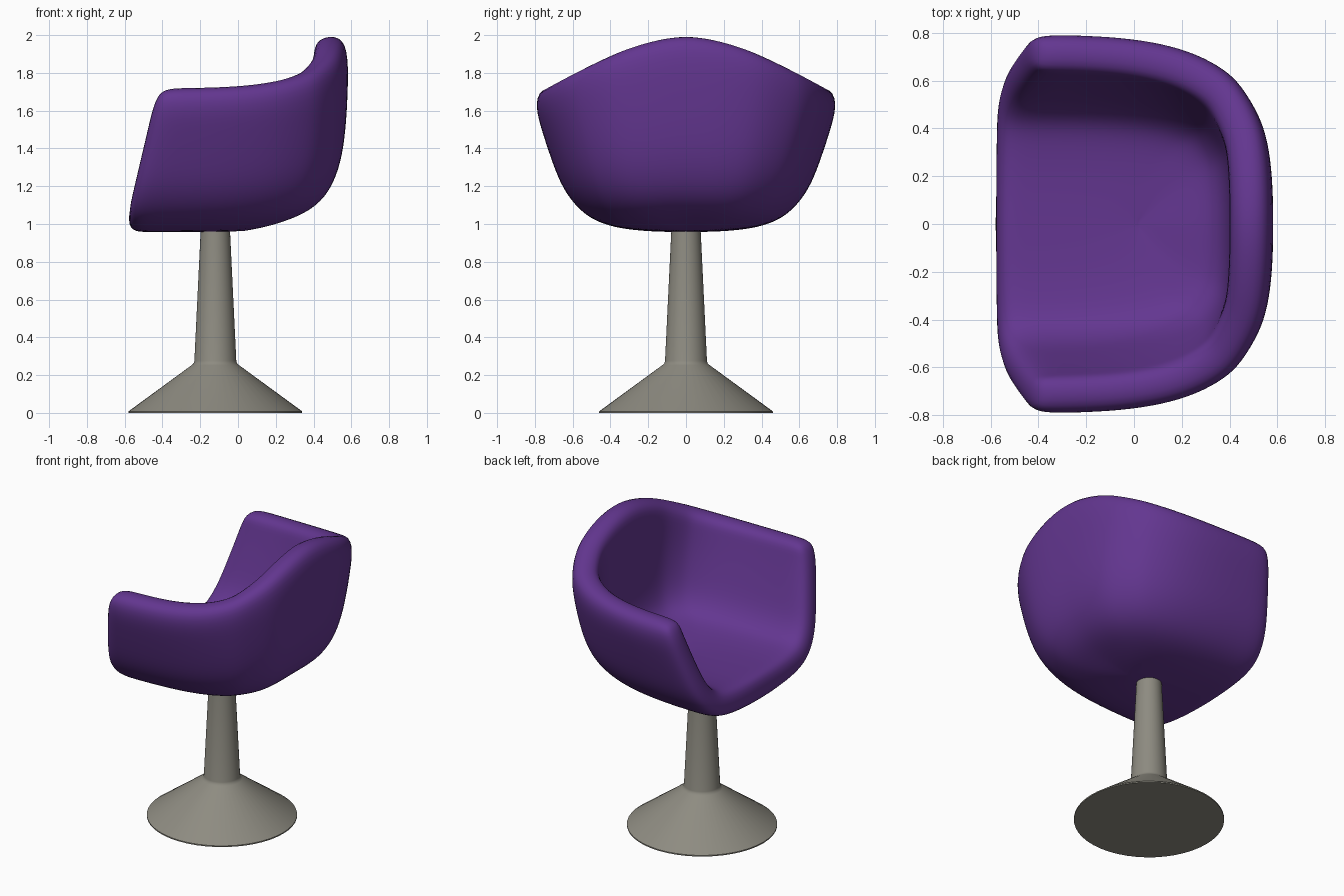
import bpy, bmesh, math

if "Cube" in bpy.data.objects:
    bpy.data.objects.remove(bpy.data.objects["Cube"])


def material(name, rgb):
    m = bpy.data.materials.new(name)
    m.diffuse_color = (*rgb, 1)
    m.use_nodes = True
    m.node_tree.nodes["Principled BSDF"].inputs["Base Color"].default_value = m.diffuse_color
    return m


purple = material("purple fabric", (0.125, 0.037, 0.28))
grey = material("warm grey metal", (0.27, 0.26, 0.22))


def make_object(name, bm, mat):
    me = bpy.data.meshes.new(name)
    bm.to_mesh(me)
    bm.free()
    ob = bpy.data.objects.new(name, me)
    bpy.context.collection.objects.link(ob)
    me.materials.append(mat)
    for p in me.polygons:
        p.use_smooth = True
    return ob


# Tub shell: U-shaped outlines stacked from the floor spine to the rim
# (half width, back x, z at the arms, z at the back)
LEVELS = [(0, 0.0, .957, .957), (.2, .13, .959, .982), (.385, .255, .98, 1.02),
          (.51, .39, 1.028, 1.075), (.60, .487, 1.11, 1.175),
          (.667, .545, 1.215, 1.33), (.717, .57, 1.35, 1.5),
          (.763, .582, 1.49, 1.7), (.80, .585, 1.62, 1.9),
          (.803, .575, 1.72, 2.012)]
N = 3.3
FRONT = -.584


def other(a):
    return (1 - a ** N) ** (1 / N)


half = [(u, other(u)) for u in (0, .08, .2, .38, .55, .69, .8, .87)]
half += [(other(v), v) for v in (.56, .4, .2)]
outline = half + [(1, 0)] + [(u, -v) for u, v in reversed(half)]

bm = bmesh.new()
rows = []
for w, b, za, zb in LEVELS:
    row = []
    for u, v in outline:
        z = za + (zb - za) * (1 - abs(v) ** 1.6)
        row.append(bm.verts.new((FRONT + (b - FRONT) * u, w * v, z)))
    rows.append(row)
for r0, r1 in zip(rows, rows[1:]):
    for i in range(len(outline) - 1):
        bm.faces.new((r0[i], r1[i], r1[i + 1], r0[i + 1]))
for v in rows[0]:
    v.co.z = LEVELS[0][2]
for i in (0, -1):  # soften the front tips of the arms
    c = rows[-1][i].co
    c.x += .025
    c.z -= .02
bmesh.ops.remove_doubles(bm, verts=rows[0], dist=.004)

# Give the shell its thickness: inner skin along the normals, plus a rim
bm.normal_update()
outer = list(bm.verts)
edge_loop = [e for e in bm.edges if e.is_boundary]
rim = {v for e in edge_loop for v in e.verts}


def thickness(v):  # the backrest swells towards its top
    t = min(1, max(0, (v.co.z - 1.2) / .7))
    return .176 + max(0, v.normal.x) * (.075 * t - .025)


inner = {v: bm.verts.new(v.co - v.normal * thickness(v)) for v in outer}
for f in list(bm.faces):
    bm.faces.new([inner[v] for v in reversed(f.verts)])
for e in edge_loop:
    a, b = e.verts
    bm.faces.new((a, b, inner[b], inner[a]))
for v in rim:  # pinch the rim so it rounds over
    p, q = v.co.copy(), inner[v].co.copy()
    v.co = p.lerp(q, .14)
    inner[v].co = q.lerp(p, .12)
for v in bm.verts:  # rake the front edge back
    u = (v.co.x - FRONT) / 1.16
    v.co.x += .235 * max(0, v.co.z - 1.06) * max(0, 1 - u)
bmesh.ops.recalc_face_normals(bm, faces=bm.faces)
seat = make_object("seat_shell", bm, purple)
su = seat.modifiers.new("smooth", 'SUBSURF')
su.levels = su.render_levels = 2

# Pedestal: lathed flared foot and tapered column
PROFILE = [(.46, 0), (.46, .008), (.125, .253), (.115, .262), (.111, .275), (.075, 1.02)]
SEG = 48
bm = bmesh.new()
rings = [[bm.verts.new((-.12 + r * math.cos(2 * math.pi * i / SEG),
                        r * math.sin(2 * math.pi * i / SEG), z)) for i in range(SEG)]
         for r, z in PROFILE]
for a, b in zip(rings, rings[1:]):
    for i in range(SEG):
        j = (i + 1) % SEG
        bm.faces.new((a[i], a[j], b[j], b[i]))
bm.faces.new(rings[0][::-1])
bm.faces.new(rings[-1])
base = make_object("pedestal", bm, grey)
bpy.context.view_layer.objects.active = base
base.select_set(True)
bpy.ops.object.shade_smooth_by_angle(angle=math.radians(35))
